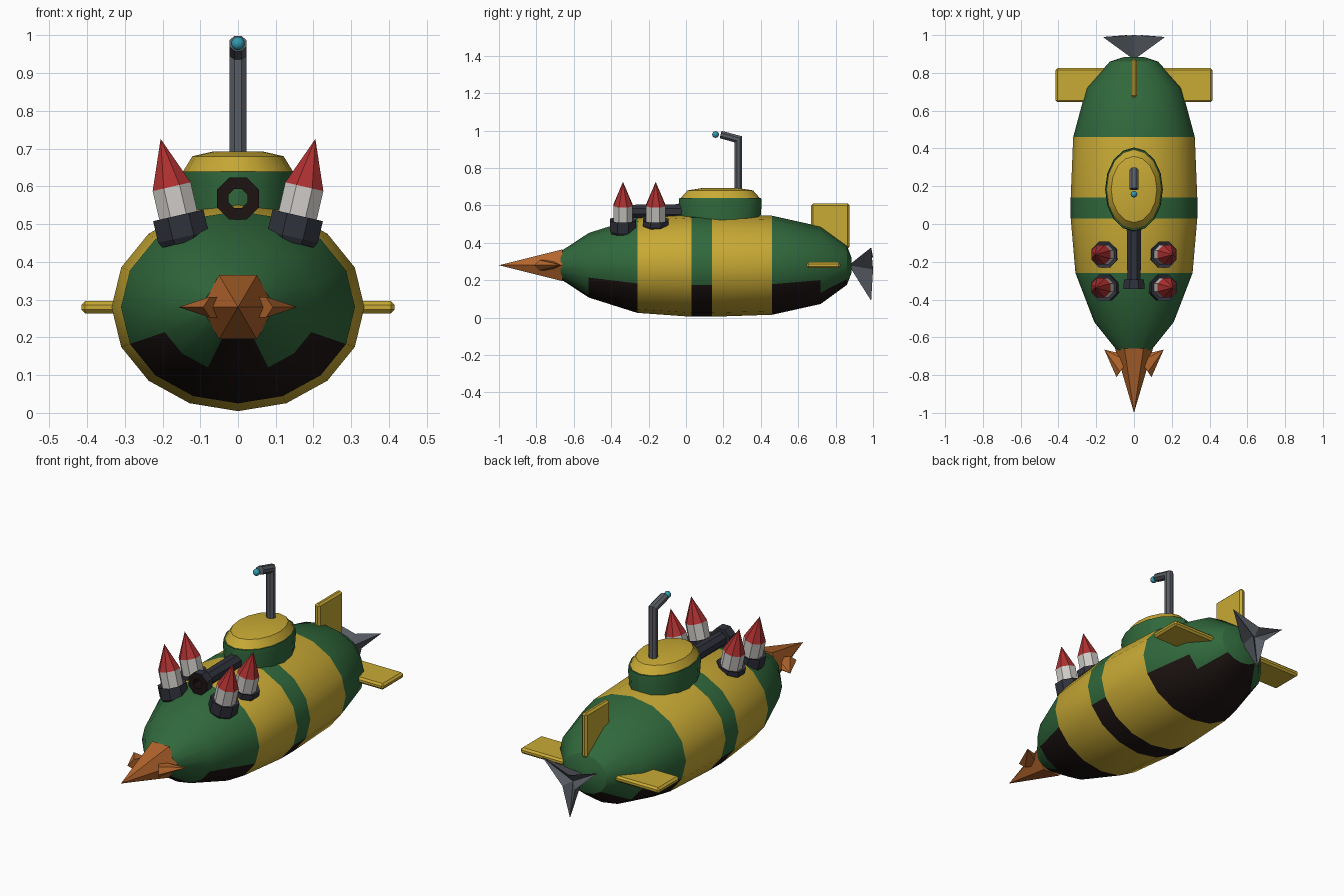
import bpy, bmesh
from math import sin, cos, pi, radians
from mathutils import Vector as V

if "Cube" in bpy.data.objects:
    bpy.data.objects.remove(bpy.data.objects["Cube"])

X, Y, Z = V((1, 0, 0)), V((0, 1, 0)), V((0, 0, 1))


def material(name, r, g, b):
    m = bpy.data.materials.new(name)
    m.diffuse_color = (r, g, b, 1)
    m.use_nodes = True
    m.node_tree.nodes["Principled BSDF"].inputs["Base Color"].default_value = m.diffuse_color
    return m


GREEN = material("green", 0.03, 0.14, 0.045)
YELLOW = material("yellow", 0.58, 0.40, 0.035)
BLACK = material("underside", 0.012, 0.007, 0.006)
ORANGE = material("copper", 0.45, 0.13, 0.025)
RED = material("red", 0.42, 0.03, 0.03)
WHITE = material("white", 0.62, 0.60, 0.57)
DARK = material("dark metal", 0.03, 0.032, 0.045)
STEEL = material("steel", 0.10, 0.11, 0.13)
TEAL = material("lens", 0.03, 0.32, 0.42)


def finish(name, bm, mats, smooth=None):
    bmesh.ops.remove_doubles(bm, verts=bm.verts, dist=1e-5)
    bmesh.ops.recalc_face_normals(bm, faces=bm.faces)
    me = bpy.data.meshes.new(name)
    bm.to_mesh(me)
    bm.free()
    for m in mats:
        me.materials.append(m)
    ob = bpy.data.objects.new(name, me)
    bpy.context.collection.objects.link(ob)
    if smooth:
        bpy.ops.object.select_all(action='DESELECT')
        ob.select_set(True)
        bpy.context.view_layer.objects.active = ob
        bpy.ops.object.shade_smooth_by_angle(angle=radians(smooth))
    return ob


def ring(c, u, v, ru, rv, n, phase=0.0):
    return [V(c) + u * ru * cos(2 * pi * (i + phase) / n)
            + v * rv * sin(2 * pi * (i + phase) / n) for i in range(n)]


def loft(name, rings, mats, pick=lambda i, j: 0, caps=True, smooth=None):
    """Skin a series of rings; pick(section, side) gives the material slot."""
    bm = bmesh.new()
    vs = [[bm.verts.new(p) for p in r] for r in rings]
    n = len(vs[0])
    for i in range(len(vs) - 1):
        for j in range(n):
            k = (j + 1) % n
            f = bm.faces.new((vs[i][j], vs[i][k], vs[i + 1][k], vs[i + 1][j]))
            f.material_index = pick(i, j)
    if caps:
        bm.faces.new(vs[0]).material_index = pick(0, 0)
        bm.faces.new(vs[-1]).material_index = pick(len(vs) - 2, 0)
    return finish(name, bm, mats, smooth)


def slab(name, centre, size, bevel):
    bm = bmesh.new()
    bmesh.ops.create_cube(bm, size=1)
    bmesh.ops.scale(bm, vec=size, verts=bm.verts)
    bmesh.ops.bevel(bm, geom=bm.edges[:], offset=bevel, segments=1, affect='EDGES')
    bmesh.ops.translate(bm, vec=centre, verts=bm.verts)
    return finish(name, bm, [YELLOW])


# Hull: 16-sided oval sections along y, striped, with dark panels underneath
hull = [(-0.67, 0.09), (-0.52, 0.21), (-0.26, 0.31), (0.03, 0.335), (0.14, 0.335),
        (0.46, 0.322), (0.72, 0.252), (0.86, 0.128), (0.885, 0.05)]
stripe = [0, 0, 1, 0, 1, 0, 0, 0]
belly = [1, 3, 0, 3, 0, 3, 2, 0]     # half-count of dark sides per section


def hull_colour(i, j):
    return 2 if 12 - belly[i] <= j < 12 + belly[i] else stripe[i]


loft("hull", [ring((0, y, 0.28), X, Z, r, r * 0.822, 16) for y, r in hull],
     [GREEN, YELLOW, BLACK], hull_colour, smooth=30)

# Conning tower with a yellow lid
tower = [(0.46, 0.94), (0.61, 1.0), (0.64, 0.985), (0.64, 0.95), (0.68, 0.79), (0.692, 0.45)]
loft("tower", [ring((0, 0.183, z), X, Y, 0.153 * s, 0.222 * s, 16) for z, s in tower],
     [GREEN, YELLOW], lambda i, j: int(i > 2), smooth=30)

# Periscope: bent tube and lens
tilt = V((0, 0.25, 0.97))
miter = V((0, 0.8, 0.65))
loft("periscope", [ring((0, 0.28, 0.66), X, Y, 0.025, 0.022, 8, 0.5),
                   ring((0, 0.28, 0.953), X, miter, 0.025, 0.027, 8, 0.5),
                   ring((0, 0.185, 0.979), X, tilt, 0.025, 0.022, 8, 0.5)], [STEEL])
bm = bmesh.new()
bmesh.ops.create_uvsphere(bm, u_segments=12, v_segments=8, radius=0.018)
bmesh.ops.translate(bm, vec=(0, 0.158, 0.979), verts=bm.verts)
finish("periscope_lens", bm, [TEAL], 60)

# Hollow deck gun
gun = [(0.0, 0.042), (-0.295, 0.038), (-0.295, 0.058), (-0.345, 0.06),
       (-0.345, 0.027), (0.0, 0.027)]
loft("deck_gun", [ring((0, y, 0.568), X, Z, r, r, 8, 0.5) for y, r in gun],
     [DARK, BLACK], lambda i, j: int(i > 2), caps=False)

# Rockets leaning outward: distance below the tip, radius
lean = radians(13)
for side in (-1, 1):
    axis = V((side * sin(lean), 0, cos(lean)))
    across = V((cos(lean), 0, -side * sin(lean)))
    for label, y, depth in (("front", -0.337, 0.282), ("rear", -0.162, 0.25)):
        prof = [(0, 0), (0.13, 0.056), (0.215, 0.056), (0.208, 0.074),
                (depth - 0.015, 0.074), (depth, 0.065)]
        tip = V((side * 0.205, y, 0.726))
        loft(f"{label}_rocket_{'left' if side < 0 else 'right'}",
             [ring(tip - axis * d, across, Y, r, r, 8, 0.5) for d, r in prof],
             [RED, WHITE, DARK], lambda i, j: min(i, 2))

# Nose drill: six-sided spike with two swept-back barbs
loft("nose_spike", [ring((0, -0.66, 0.28), X, Z, 0.1, 0.098, 6),
                    ring((0, -1.0, 0.28), X, Z, 0, 0, 6)], [ORANGE])
for side in (-1, 1):
    out = V((side * 0.7, -0.7, 0))
    root = V((side * 0.055, -0.755, 0.28))
    flat = V((side * 0.55, -0.83, 0))
    loft(f"spike_barb_{'left' if side < 0 else 'right'}",
         [ring(root, flat, Z, 0.068, 0.032, 6),
          ring((side * 0.157, -0.665, 0.28), flat, Z, 0, 0, 6)], [ORANGE])

# Tail fins
for side in (-1, 1):
    slab(f"side_fin_{'left' if side < 0 else 'right'}",
         (side * 0.265, 0.735, 0.28), (0.30, 0.18, 0.032), 0.01)
slab("top_fin", (0, 0.772, 0.49), (0.032, 0.205, 0.24), 0.01)

# Propeller: three-pointed star cone, dished at the back
star = []
for i in range(6):
    a = radians(-90 + 60 * i)
    r, y = (0.19, 0.99) if i % 2 == 0 else (0.045, 1.0)
    star.append(V((r * cos(a), y, 0.28 + r * sin(a))))
loft("propeller", [[V((0, 0.87, 0.28))] * 6, star, [V((0, 0.965, 0.28))] * 6], [STEEL])
